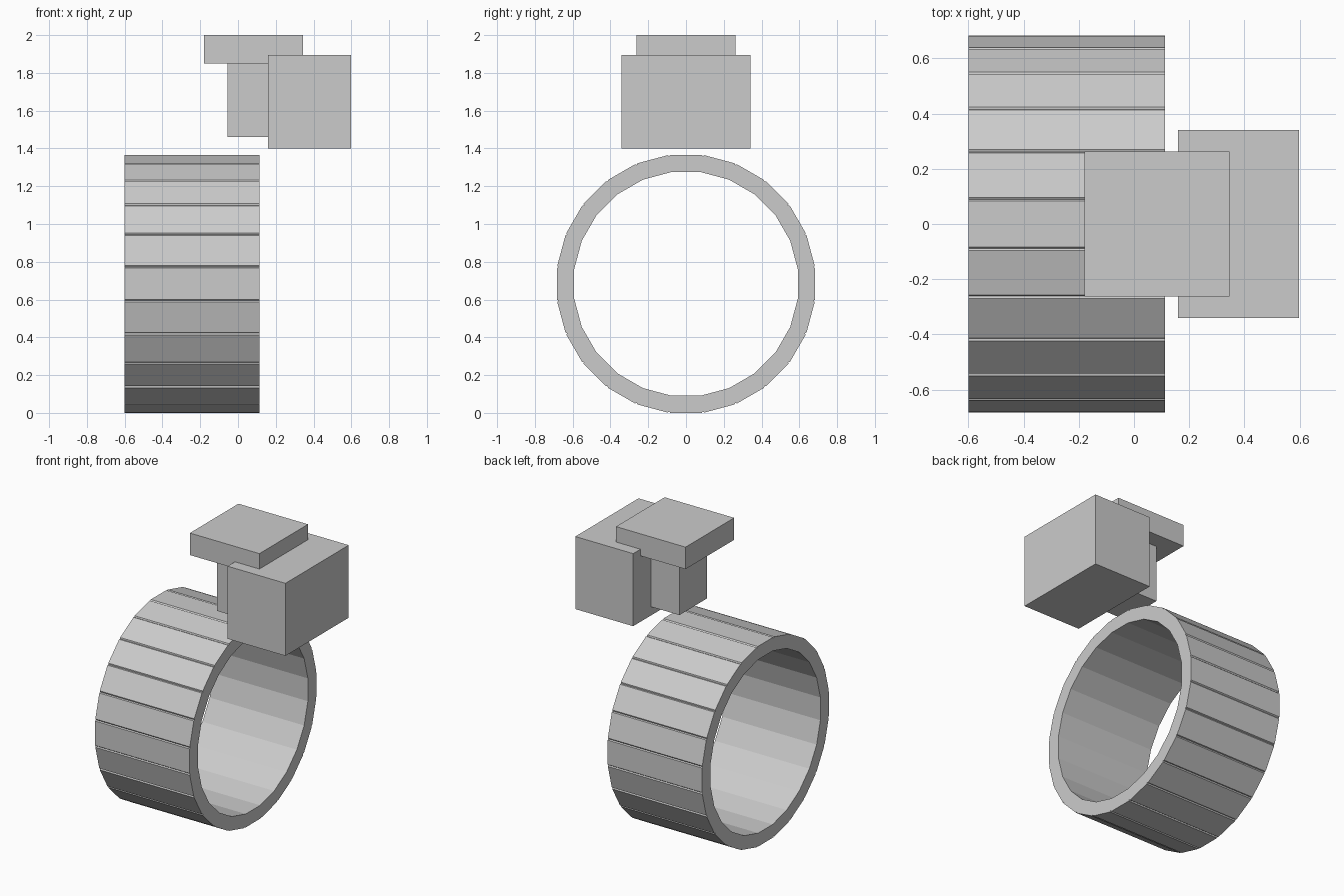
import bpy
import bmesh
from math import sin, cos, pi

cube = bpy.data.objects.get("Cube")
if cube:
    bpy.data.objects.remove(cube, do_unlink=True)

# One plain grey for everything
grey = bpy.data.materials.new("plain_grey")
grey.use_nodes = True
colour = (0.6, 0.6, 0.6, 1)
grey.diffuse_color = colour
grey.node_tree.nodes["Principled BSDF"].inputs["Base Color"].default_value = colour


def finish(name, bm):
    bmesh.ops.recalc_face_normals(bm, faces=bm.faces)
    mesh = bpy.data.meshes.new(name)
    bm.to_mesh(mesh)
    bm.free()
    mesh.materials.append(grey)
    obj = bpy.data.objects.new(name, mesh)
    bpy.context.collection.objects.link(obj)
    return obj


def box(name, x, half_y, z):
    bm = bmesh.new()
    bmesh.ops.create_cube(bm, size=1)
    for v in bm.verts:
        v.co.x = x[v.co.x > 0]
        v.co.y = half_y if v.co.y > 0 else -half_y
        v.co.z = z[v.co.z > 0]
    return finish(name, bm)


def ring(name, x, centre_z, outer, inner, sides, groove):
    """Faceted band along x, with a fine V groove at each outer corner."""
    bm = bmesh.new()
    step = 2 * pi / sides
    loops = []
    for px in x:
        outside, inside = [], []
        for i in range(sides):
            a = (i + 0.5) * step
            apothem = outer * cos(step / 2)
            # Groove lips lie on the flats either side of the corner
            for side, mid in ((-1, a - step / 2), (0, a), (1, a + step / 2)):
                if side == 0:
                    r = outer - groove
                    y, z = r * sin(a), r * cos(a)
                else:
                    along = -side * (outer * sin(step / 2) - groove)
                    y = apothem * sin(mid) + along * cos(mid)
                    z = apothem * cos(mid) - along * sin(mid)
                outside.append(bm.verts.new((px, y, centre_z + z)))
            inside.append(bm.verts.new((px, inner * sin(a), centre_z + inner * cos(a))))
        loops.append((outside, inside))
    (o0, i0), (o1, i1) = loops
    for a, b in ((o0, o1), (i0, i1)):
        for k in range(len(a)):
            n = (k + 1) % len(a)
            bm.faces.new((a[k], a[n], b[n], b[k]))
    # End faces
    for o, inn in loops:
        for k in range(sides):
            n = (k + 1) % sides
            bm.faces.new((o[3 * k + 1], o[3 * k + 2], o[3 * n], o[3 * n + 1],
                          inn[n], inn[k]))
    return finish(name, bm)


# Faceted open band
ring("ring_band", (-0.6, 0.113), 0.683, 0.689, 0.597, 24, 0.007)

# Floating block group above the band
box("main_block", (0.16, 0.597), 0.341, (1.4, 1.895))
box("neck_block", (-0.055, 0.17), 0.15, (1.46, 1.86))
box("top_plate", (-0.18, 0.345), 0.262, (1.85, 2.0))
